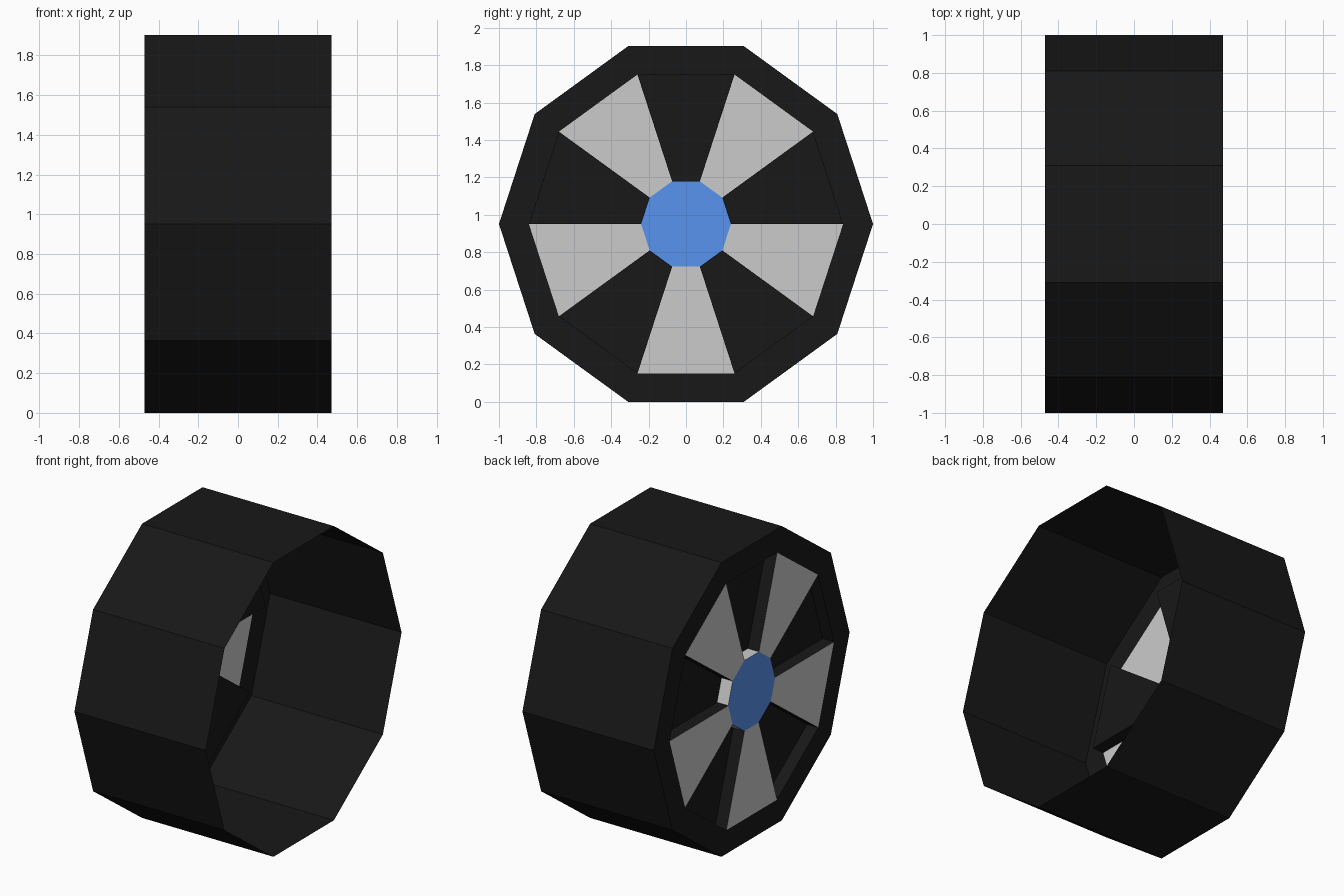
import bpy
from math import cos, sin, pi

if "Cube" in bpy.data.objects:
    bpy.data.objects.remove(bpy.data.objects["Cube"])

SIDES = 10
STEP = 2 * pi / SIDES
ZC = sin(2 * STEP)                     # axle height: the wheel rests on a flat side
FACE, FLOOR, OPEN = -0.47, -0.39, 0.47  # outer face, recess floor, open end
HUB, RIM, TYRE = 0.24, 0.84, 1.0       # radii


def material(name, rgb):
    m = bpy.data.materials.new(name)
    m.diffuse_color = (*rgb, 1)
    m.use_nodes = True
    m.node_tree.nodes["Principled BSDF"].inputs["Base Color"].default_value = m.diffuse_color
    return m


def p(profile_point, k):
    """Point of a (radius, x) profile at corner k of the decagon."""
    r, x = profile_point
    return (x, r * cos(k * STEP), ZC + r * sin(k * STEP))


def strip(profile, k):
    """Faces that sweep a profile from corner k to corner k + 1."""
    return [[p(a, k), p(a, k + 1), p(b, k + 1), p(b, k)]
            for a, b in zip(profile, profile[1:])]


def build(name, faces, mat=None):
    index, polys = {}, []
    for f in faces:
        polys.append([index.setdefault(tuple(round(c, 5) for c in v), len(index))
                      for v in f])
    mesh = bpy.data.meshes.new(name)
    mesh.from_pydata(list(index), [], polys)
    if mat:
        mesh.materials.append(mat)
    ob = bpy.data.objects.new(name, mesh)
    bpy.context.collection.objects.link(ob)
    return ob


black = material("rubber_black", (0.009, 0.009, 0.009))
blue = material("hub_blue", (0.10, 0.295, 0.86))

gaps, bars = range(0, SIDES, 2), range(1, SIDES, 2)

# tyre: rim band on the outer face, then the open thin-walled tread
build("tyre", [f for k in range(SIDES)
               for f in strip([(RIM, FACE), (TYRE, FACE), (TYRE, OPEN)], k)], black)

# grey wedge spokes, flush with the outer face
build("spokes", [f for k in bars for f in strip([(HUB, FACE), (RIM, FACE)], k)])

# black recesses between the spokes: floor, outer wall and two side walls
recess = []
for k in gaps:
    recess += strip([(HUB, FLOOR), (RIM, FLOOR), (RIM, FACE)], k)
    wall = [(HUB, FACE), (HUB, FLOOR), (RIM, FLOOR), (RIM, FACE)]
    recess.append([p(q, k) for q in wall])
    recess.append([p(q, k + 1) for q in reversed(wall)])
build("spoke_recesses", recess, black)

# grey hub walls showing inside the recesses
build("hub_walls", [f for k in gaps for f in strip([(HUB, FACE), (HUB, FLOOR)], k)])

# blue hub cap
build("hub_cap", [[p((HUB, FACE), k) for k in reversed(range(SIDES))]], blue)
